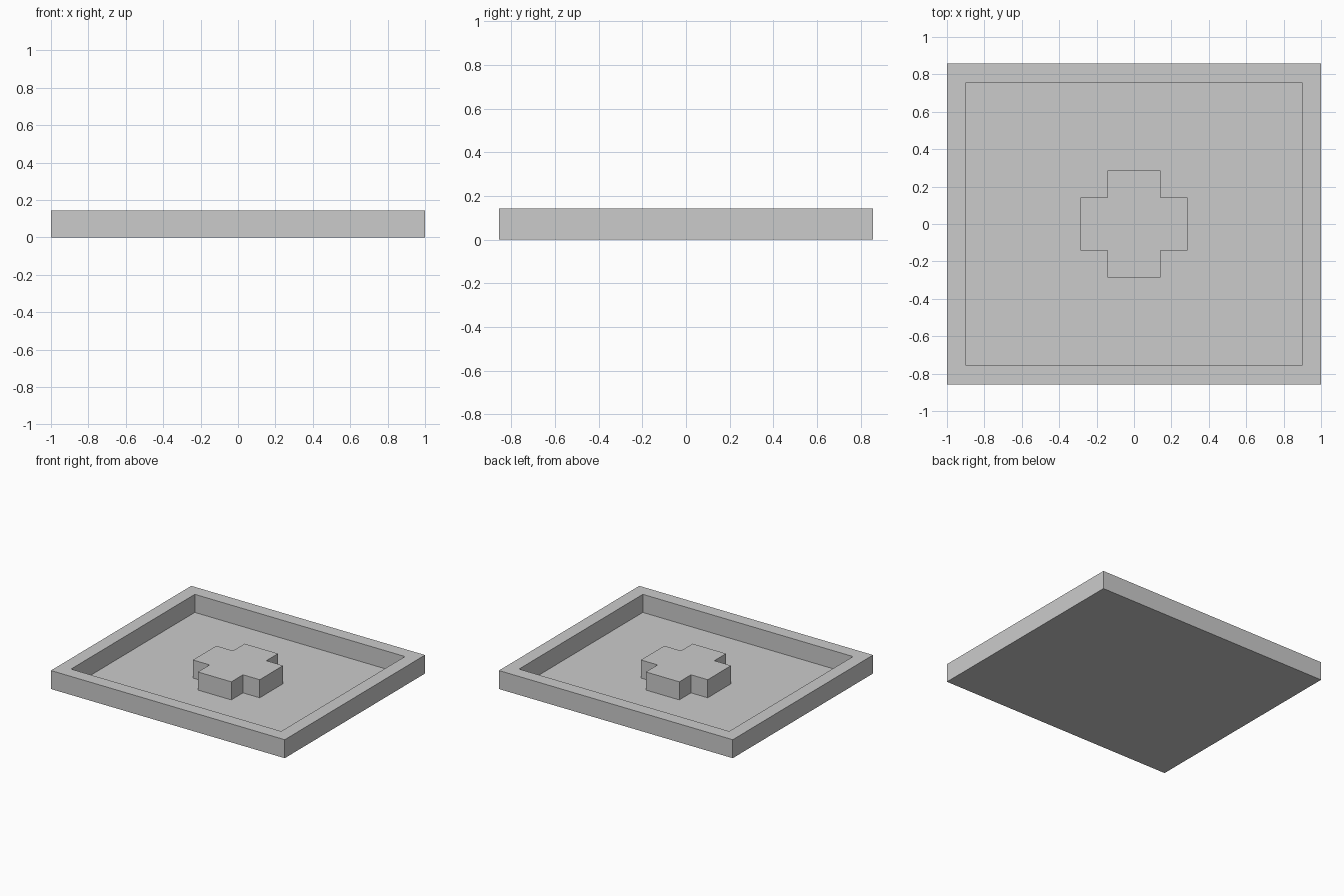
import bpy
import bmesh

if "Cube" in bpy.data.objects:
    bpy.data.objects.remove(bpy.data.objects["Cube"])

U = 1 / 7          # rim width, cross step and height all share this unit
FLOOR = 0.003      # the tray floor is sheet-thin


def prism(name, outline, z0, z1):
    """Extrude a closed outline from z0 to z1; returns the open bmesh and its top face."""
    bm = bmesh.new()
    base = bm.faces.new([bm.verts.new((x, y, z0)) for x, y in outline])
    geom = bmesh.ops.extrude_face_region(bm, geom=[base], use_keep_orig=True)["geom"]
    top_verts = [g for g in geom if isinstance(g, bmesh.types.BMVert)]
    bmesh.ops.translate(bm, verts=top_verts, vec=(0, 0, z1 - z0))
    bmesh.ops.recalc_face_normals(bm, faces=bm.faces[:])
    top = max(bm.faces, key=lambda f: f.calc_center_median().z)
    return bm, top


def finish(name, bm):
    mesh = bpy.data.meshes.new(name)
    bm.to_mesh(mesh)
    bm.free()
    obj = bpy.data.objects.new(name, mesh)
    bpy.context.collection.objects.link(obj)
    return obj


# Tray: block with its top inset to a rim and the middle sunk to a thin floor
w, d = 7 * U, 6 * U
bm, top = prism("tray", [(-w, -d), (w, -d), (w, d), (-w, d)], 0, U)
bmesh.ops.inset_region(bm, faces=[top], thickness=U)
sunk = bmesh.ops.extrude_discrete_faces(bm, faces=[top])["faces"][0]
bmesh.ops.translate(bm, verts=sunk.verts[:], vec=(0, 0, FLOOR - U))
bmesh.ops.recalc_face_normals(bm, faces=bm.faces[:])
finish("tray", bm)

# Raised cross: one corner notch turned through four quarters
notch = [(2 * U, U), (U, U), (U, 2 * U)]
outline = []
for turn in range(4):
    outline += notch
    notch = [(-y, x) for x, y in notch]
bm, top = prism("raised_cross", outline, FLOOR, U)
finish("raised_cross", bm)
